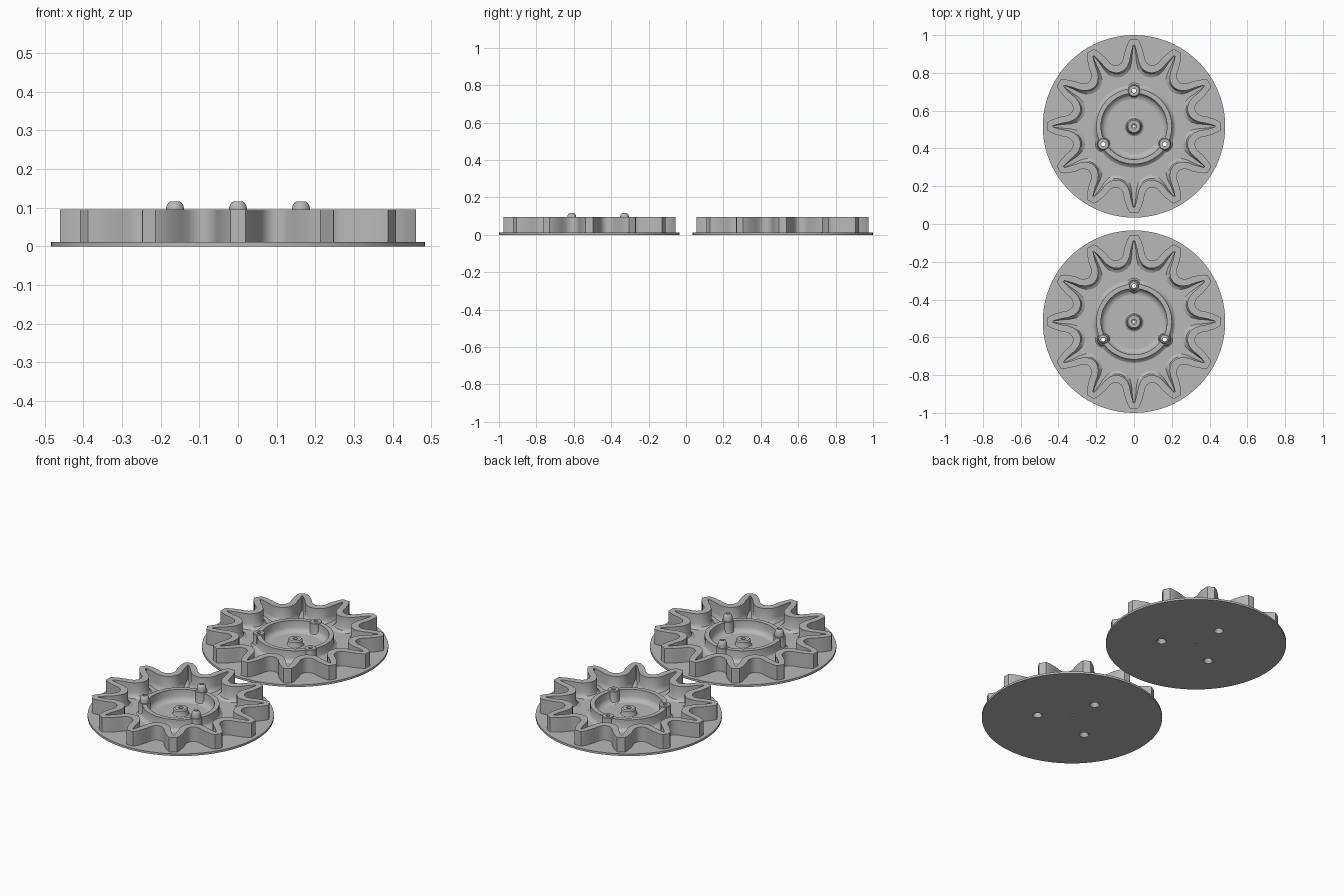
import bpy, bmesh, math
from mathutils import Vector

if "Cube" in bpy.data.objects:
    bpy.data.objects.remove(bpy.data.objects["Cube"])

grey = bpy.data.materials.new("plain grey")
grey.diffuse_color = (0.48, 0.48, 0.48, 1)
grey.use_nodes = True
grey.node_tree.nodes["Principled BSDF"].inputs["Base Color"].default_value = grey.diffuse_color

TEETH = 12
# half-tooth outlines: (distance along tooth axis, half width), tip to valley
OUTER = [(.46, .02), (.445, .03), (.42, .041), (.385, .052), (.355, .057),
         (.338, .066), (.329, .076), (.3236, .0867)]
INNER = [(.43, .003), (.41, .009), (.38, .017), (.345, .023), (.318, .034),
         (.30, .049), (.291, .062), (.285, .0763)]
FOOT = [(.43, .002), (.41, .006), (.375, .010), (.335, .013), (.30, .022),
        (.28, .037), (.268, .054), (.262, .0702)]


def finish(name, bm):
    bmesh.ops.remove_doubles(bm, verts=bm.verts, dist=1e-5)
    bmesh.ops.recalc_face_normals(bm, faces=bm.faces)
    me = bpy.data.meshes.new(name)
    bm.to_mesh(me)
    bm.free()
    me.materials.append(grey)
    ob = bpy.data.objects.new(name, me)
    bpy.context.collection.objects.link(ob)
    return ob


def activate(ob):
    bpy.ops.object.select_all(action='DESELECT')
    ob.select_set(True)
    bpy.context.view_layer.objects.active = ob


def smooth(ob):
    activate(ob)
    bpy.ops.object.shade_smooth_by_angle(angle=math.radians(32))


def skin(bm, loops):
    """Closed tube of quads through closed loops of points."""
    rings = [[bm.verts.new(p) for p in loop] for loop in loops]
    n = len(rings[0])
    for a, b in zip(rings, rings[1:] + rings[:1]):
        for i in range(n):
            j = (i + 1) % n
            bm.faces.new((a[i], a[j], b[j], b[i]))


def lathe(bm, profile, center, segs):
    """Spin a closed (radius, height) profile around a vertical axis."""
    cx, cy = center
    # columns around the axis are joined to make the surface
    cols = [[Vector((cx + r * math.cos(t), cy + r * math.sin(t), z)) for r, z in profile]
            for t in (2 * math.pi * k / segs for k in range(segs))]
    skin(bm, cols)


def turned(name, profile, centers, segs=32):
    bm = bmesh.new()
    for c in centers:
        lathe(bm, profile, c, segs)
    return finish(name, bm)


def gear_loop(half, z, cy):
    pts = []
    for k in range(TEETH):
        t = 2 * math.pi * k / TEETH
        c, s = math.cos(t), math.sin(t)
        side = [(a, -w) for a, w in reversed(half)] + list(half[:-1])
        pts += [Vector((a * c - w * s, cy + a * s + w * c, z)) for a, w in side]
    return pts


def blend(a, b, f):
    return [(p[0] + (q[0] - p[0]) * f, p[1] + (q[1] - p[1]) * f) for p, q in zip(a, b)]


def cut(ob, cutter):
    mod = ob.modifiers.new("holes", 'BOOLEAN')
    mod.operation = 'DIFFERENCE'
    mod.solver = 'EXACT'
    mod.object = cutter
    activate(ob)
    bpy.ops.object.modifier_apply(modifier=mod.name)


def wheel_half(label, cy, pins):
    mid = [(0, cy)]
    posts = [(.188 * math.cos(math.radians(a)), cy + .188 * math.sin(math.radians(a)))
             for a in (90, 210, 330)]

    # thin backing disc
    disc = turned(label + "_disc", [(0, 0), (.483, 0), (.483, .012), (0, .012)], mid, 96)

    # toothed wall, hollow inside, with a rounded inner foot
    bm = bmesh.new()
    skin(bm, [gear_loop(OUTER, .008, cy), gear_loop(OUTER, .095, cy),
              gear_loop(INNER, .095, cy), gear_loop(INNER, .036, cy),
              gear_loop(blend(INNER, FOOT, .3), .021, cy),
              gear_loop(FOOT, .012, cy), gear_loop(FOOT, .008, cy)])
    wall = finish(label + "_toothed_wall", bm)

    # inner ring with filleted feet
    ring = turned(label + "_inner_ring",
                  [(.145, .008), (.145, .012), (.158, .015), (.168, .023), (.174, .036),
                   (.175, .075), (.2, .075), (.2, .03), (.205, .02), (.218, .012),
                   (.218, .008)], mid, 72)

    # three posts: domed pins or flat sockets
    stem = [(0, .008), (.042, .008), (.042, .012), (.034, .018), (.031, .028)]
    if pins:
        top = [(.031, .079), (.025, .079), (.024, .095), (.0215, .106), (.016, .114),
               (.010, .117), (0, .117)]
    else:
        top = [(.031, .076), (.028, .079), (0, .079)]
    bosses = turned(label + "_posts", stem + top, posts)

    # centre hub
    hub = turned(label + "_hub",
                 [(0, .008), (.052, .008), (.052, .012), (.043, .018), (.039, .028),
                  (.038, .046), (.032, .052), (0, .052)], mid)

    # countersunk post holes and stepped centre hole
    cutter = turned(label + "_hole_cutter",
                    [(0, -.01), (.031, -.01), (.011, .032), (.011, .2), (0, .2)], posts, 24)
    bore = turned(label + "_bore_cutter",
                  [(0, -.01), (.007, -.01), (.007, .014), (.013, .018), (.013, .2), (0, .2)],
                  mid, 24)
    for ob, tools in ((disc, (cutter, bore)), (ring, (cutter,)),
                      (bosses, (cutter,)), (hub, (bore,))):
        for tool in tools:
            cut(ob, tool)
    for tool in (cutter, bore):
        bpy.data.objects.remove(tool)
    for ob in (disc, wall, ring, bosses, hub):
        smooth(ob)


wheel_half("front", -.517, True)
wheel_half("back", .517, False)
